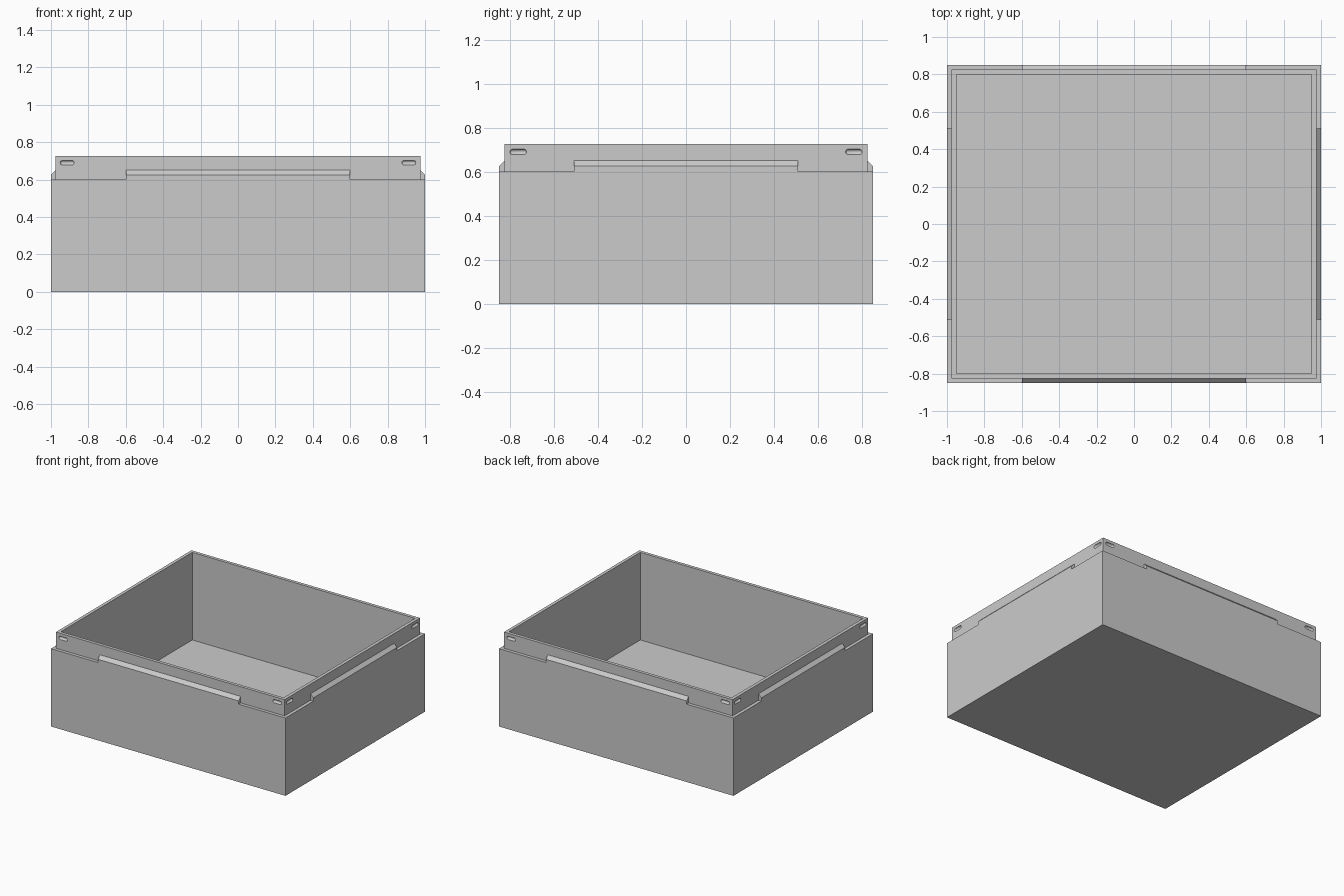
import bpy, bmesh
from math import pi
from mathutils import Matrix

cube = bpy.data.objects.get("Cube")
if cube:
    bpy.data.objects.remove(cube, do_unlink=True)

HX, HY = 1.0, 0.85             # outer half sizes
STEP, WALL = 0.025, 0.05       # lip setback and wall thickness
SHOULDER, TOP = 0.6, 0.725     # shoulder and rim heights

grey = bpy.data.materials.new("light grey")
grey.use_nodes = True
grey.diffuse_color = (0.6, 0.6, 0.6, 1)
grey.node_tree.nodes["Principled BSDF"].inputs["Base Color"].default_value = (0.6, 0.6, 0.6, 1)


def make_object(name, bm):
    bmesh.ops.recalc_face_normals(bm, faces=bm.faces)
    mesh = bpy.data.meshes.new(name)
    bm.to_mesh(mesh)
    bm.free()
    mesh.materials.append(grey)
    obj = bpy.data.objects.new(name, mesh)
    bpy.context.collection.objects.link(obj)
    return obj


def combine(target, helper, operation):
    helper.hide_render = True
    mod = target.modifiers.new(operation.lower(), 'BOOLEAN')
    mod.operation, mod.solver, mod.object = operation, 'EXACT', helper
    bpy.context.view_layer.objects.active = target
    bpy.ops.object.modifier_apply(modifier=mod.name)
    bpy.data.objects.remove(helper, do_unlink=True)


# Open box: nested rectangular loops from the base, over the rim, down to the floor
bm = bmesh.new()
loops = []
for inset, z in [(0, 0), (0, SHOULDER), (STEP, SHOULDER), (STEP, TOP), (WALL, TOP), (WALL, WALL)]:
    x, y = HX - inset, HY - inset
    loops.append([bm.verts.new((sx * x, sy * y, z))
                  for sx, sy in ((-1, -1), (1, -1), (1, 1), (-1, 1))])
bm.faces.new(loops[0])
bm.faces.new(loops[-1])
for low, high in zip(loops, loops[1:]):
    for i in range(4):
        j = (i + 1) % 4
        bm.faces.new((low[i], low[j], high[j], high[i]))
box = make_object("box", bm)

# Four sides: rotation, distance to the wall, half width of the side
sides = [(0, HY, HX), (pi / 2, HX, HY), (pi, HY, HX), (-pi / 2, HX, HY)]

# Chamfered locating ridge in the middle of each shoulder
bm = bmesh.new()
for angle, dist, half in sides:
    turn = Matrix.Rotation(angle, 4, 'Z')
    profile = [(-dist, SHOULDER - 0.01), (-dist, SHOULDER + STEP),
               (STEP - dist, SHOULDER + 2 * STEP),
               (STEP + 0.01 - dist, SHOULDER + 2 * STEP),
               (STEP + 0.01 - dist, SHOULDER - 0.01)]
    face = bm.faces.new([bm.verts.new(turn @ Matrix.Translation((-0.6 * half, y, z)).to_translation())
                         for y, z in profile])
    out = bmesh.ops.extrude_face_region(bm, geom=[face], use_keep_orig=True)
    moved = [g for g in out["geom"] if isinstance(g, bmesh.types.BMVert)]
    bmesh.ops.translate(bm, verts=moved, vec=turn.to_3x3().col[0] * 1.2 * half)
combine(box, make_object("ridges", bm), 'UNION')

# Shallow rounded catch slots near both ends of each side of the lip
bm = bmesh.new()
for angle, dist, half in sides:
    for end in (-1, 1):
        place = (Matrix.Rotation(angle, 4, 'Z')
                 @ Matrix.Translation((end * (half - 0.087), STEP - dist, 0.69)))
        verts = bmesh.ops.create_uvsphere(bm, u_segments=16, v_segments=9, radius=0.0127)["verts"]
        for v in verts:
            v.co.z += 0.025 if v.co.z > 0 else -0.025
            v.co = place @ Matrix.Rotation(pi / 2, 4, 'Y') @ v.co
combine(box, make_object("slot_cutters", bm), 'DIFFERENCE')

# Crisp edges with softly shaded slots
bpy.ops.object.select_all(action='DESELECT')
box.select_set(True)
bpy.context.view_layer.objects.active = box
bpy.ops.object.shade_smooth_by_angle()
